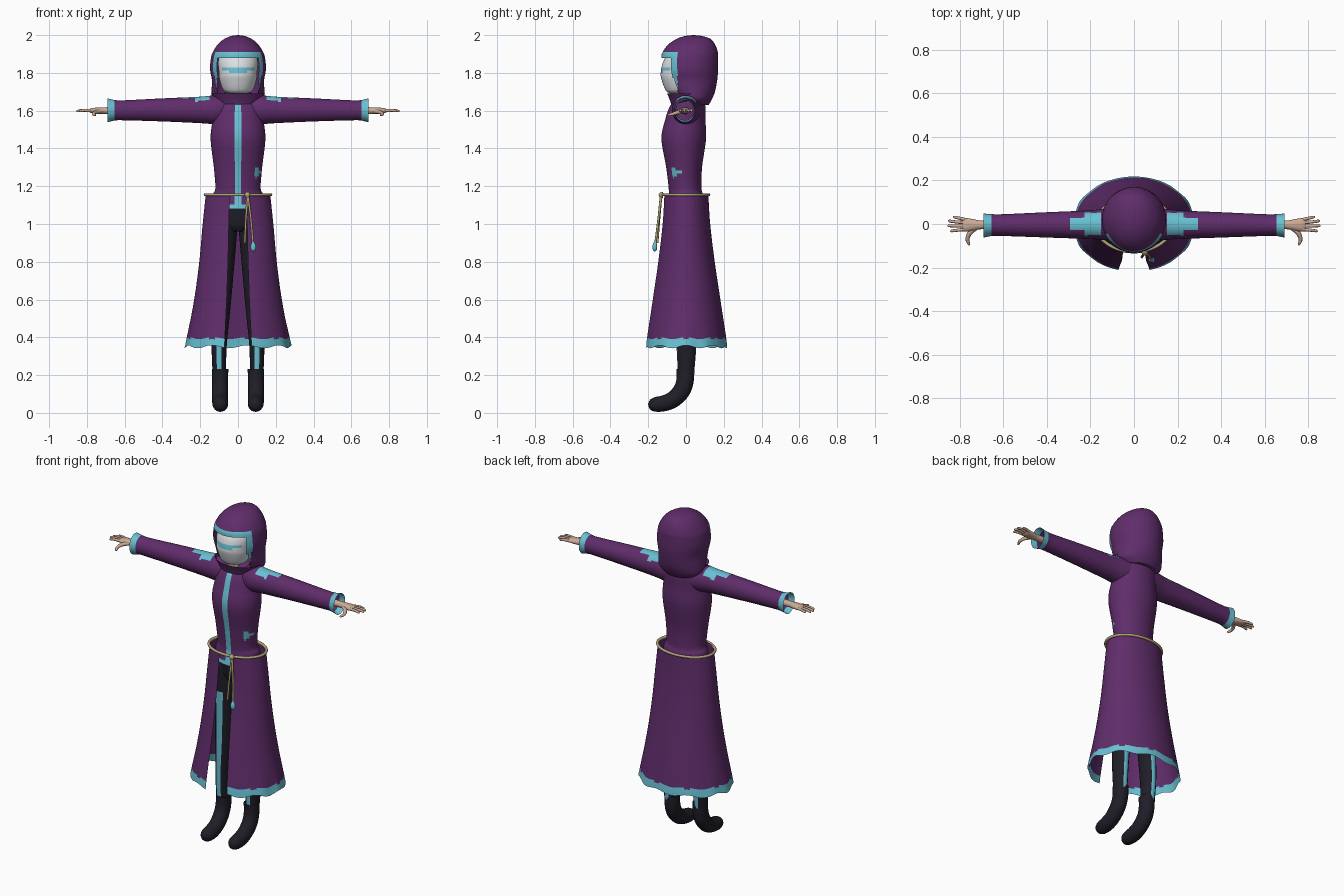
import bpy, bmesh, math
from mathutils import Vector

cube = bpy.data.objects.get("Cube")
if cube:
    bpy.data.objects.remove(cube)


def material(name, rgb):
    m = bpy.data.materials.new(name)
    m.use_nodes = True
    m.diffuse_color = (*rgb, 1)
    m.node_tree.nodes["Principled BSDF"].inputs["Base Color"].default_value = (*rgb, 1)
    return m


PURPLE = material("purple_cloth", (.115, .026, .145))
CYAN = material("cyan_trim", (.14, .53, .65))
BLACK = material("black_leather", (.014, .013, .021))
SKIN = material("skin", (.60, .40, .30))
WHITE = material("white_mask", (.72, .74, .76))
ROPE = material("tan_rope", (.45, .37, .19))
X, Y, Z = Vector((1, 0, 0)), Vector((0, 1, 0)), Vector((0, 0, 1))


def smooth_rows(keys, steps):
    """Catmull-Rom interpolation through key rows."""
    rows = []
    for i in range(len(keys) - 1):
        a, b, c, d = (keys[max(0, min(len(keys) - 1, i + k))] for k in (-1, 0, 1, 2))
        for j in range(steps):
            t = j / steps
            rows.append([q + .5 * t * (r - p + t * (2*p - 5*q + 4*r - s + t * (3*q - p - 3*r + s)))
                         for p, q, r, s in zip(a, b, c, d)])
    return rows + [list(keys[-1])]


def tube(name, keys, mats, u=X, axis=None, seg=16, steps=4, rule=None, caps=True, wave=None):
    """Sweep ellipses along rows (x, y, z, radius_u, radius_v).
    rule(centre, angle from -v) gives a material slot, or None for a hole."""
    rows = smooth_rows(keys, steps)
    bm = bmesh.new()
    rings = []
    for i, r in enumerate(rows):
        c = Vector(r[:3])
        t = axis or (Vector(rows[min(i + 1, len(rows) - 1)][:3]) - Vector(rows[max(i - 1, 0)][:3]))
        v = t.cross(u).normalized()
        ring = []
        for k in range(seg):
            a = 2 * math.pi * k / seg
            p = c + u * (r[3] * math.sin(a)) - v * (r[4] * math.cos(a))
            ring.append(bm.verts.new(wave(p, a) if wave else p))
        rings.append(ring)
    for lo, hi in zip(rings, rings[1:]):
        for k in range(seg):
            n = (k + 1) % seg
            f = bm.faces.new((lo[k], lo[n], hi[n], hi[k]))
            if rule:
                a = 2 * math.pi * (k + .5) / seg
                slot = rule(f.calc_center_median(), min(a, 2 * math.pi - a))
                if slot is None:
                    bm.faces.remove(f)
                else:
                    f.material_index = slot
    if caps:
        bm.faces.new(rings[0])
        bm.faces.new(rings[-1])
    bmesh.ops.delete(bm, geom=[v for v in bm.verts if not v.link_faces], context='VERTS')
    bmesh.ops.recalc_face_normals(bm, faces=bm.faces)
    me = bpy.data.meshes.new(name)
    bm.to_mesh(me)
    bm.free()
    for m in mats:
        me.materials.append(m)
    ob = bpy.data.objects.new(name, me)
    bpy.context.collection.objects.link(ob)
    bpy.ops.object.select_all(action='DESELECT')
    ob.select_set(True)
    bpy.context.view_layer.objects.active = ob
    bpy.ops.object.shade_smooth_by_angle(angle=math.radians(50))
    return ob


def upright(name, sections, mats, **kw):
    """Vertical loft from sections (z, centre y, half width, half depth)."""
    return tube(name, [(0, y, z, rx, ry) for z, y, rx, ry in sections], mats, axis=Z, **kw)


# Torso with centre stripe, lower hem and a side triangle
def torso_paint(c, a):
    stripe = abs(c.x) < .017 and c.y < 0 and c.z < 1.64
    triangle = c.y < -.02 and .09 < c.x < .125 - abs(c.z - 1.275)
    return int(stripe or triangle or c.z < 1.10)


upright("robe_torso", [
    (1.08, 0, .135, .105), (1.15, 0, .135, .092), (1.19, -.005, .12, .087),
    (1.30, -.01, .128, .095), (1.45, -.012, .145, .118), (1.55, -.004, .135, .107),
    (1.62, .008, .128, .095), (1.67, .02, .105, .07), (1.70, .02, .06, .05)],
    [PURPLE, CYAN], seg=96, steps=8, rule=torso_paint)


# Skirt with front slit and wavy hem
def skirt_paint(c, a):
    return None if a < .25 else int(c.z < .395)


def hem_wave(p, a):
    low = max(0, (.5 - p.z) / .15)
    p.z += .008 * low * math.sin(9 * a)
    return p * 1 if low == 0 else Vector((p.x * (1 + .012 * low * math.cos(12 * a)), p.y, p.z))


upright("robe_skirt", [
    (.35, 0, .28, .218), (.41, 0, .268, .211), (.60, 0, .232, .182), (.80, 0, .205, .152),
    (1.0, 0, .187, .128), (1.16, 0, .170, .118)],
    [PURPLE, CYAN], seg=96, steps=8, rule=skirt_paint, caps=False, wave=hem_wave)


# Hood with face opening and trim
def hood_paint(c, a):
    if c.y < .02 and abs(c.x) < .108 and c.z < 1.88:
        return None
    return int(c.y < -.045 and c.z < 1.91)


upright("hood", [
    (1.63, .05, .10, .07), (1.66, .045, .135, .092), (1.70, .035, .14, .118),
    (1.76, .025, .138, .14), (1.82, .02, .148, .15), (1.88, .02, .143, .15),
    (1.91, .022, .133, .146), (1.95, .03, .108, .124), (1.98, .04, .072, .09),
    (1.995, .04, .035, .045), (2.0, .04, .002, .002)],
    [PURPLE, CYAN], seg=96, steps=5, rule=hood_paint)
upright("collar", [(1.62, 0, .10, .075), (1.655, 0, .12, .085), (1.69, .005, .142, .105)],
        [PURPLE], seg=48, caps=False)


# Masked head and neck
def mask_paint(c, a):
    x = abs(c.x)
    nose = x < .045 and 1.80 < c.z < 1.823
    brow = x < .088 and 1.814 < c.z < 1.827
    return int(c.y < -.04 and (nose or brow))


upright("mask_head", [
    (1.69, -.04, .04, .04), (1.705, -.036, .075, .07), (1.76, -.03, .097, .098),
    (1.80, -.03, .101, .104), (1.86, -.02, .105, .10), (1.91, 0, .09, .085),
    (1.95, .01, .03, .03)], [WHITE, CYAN], seg=64, steps=8, rule=mask_paint)
upright("neck", [(1.60, -.02, .04, .045), (1.73, -.025, .04, .045)], [SKIN])


# Pelvis, legs and boots
upright("trouser_hips", [(.96, 0, .09, .05), (1.0, 0, .128, .075), (1.10, 0, .125, .085)],
        [BLACK], seg=32)


def leg_paint(c, a):
    return int(c.z < .85 and (a < .36 or a > math.pi - .3))


def sleeve_paint(c, a):
    x = abs(c.x)
    patch = c.z > 1.63 and (.15 < x < .225 and abs(c.y) < .052 or .2 < x < .29 and abs(c.y) < .028)
    return int(x > .652 or patch)


for s, side in ((1, "left"), (-1, "right")):
    tube(side + "_leg", [
        (s * .098, 0, .20, .036, .042), (s * .100, .002, .35, .040, .052),
        (s * .088, 0, .60, .052, .058), (s * .074, 0, 1.0, .072, .075),
        (s * .068, 0, 1.06, .06, .065)],
        [BLACK, CYAN], axis=Z, seg=36, steps=6, rule=leg_paint)
    tube(side + "_boot", [
        (s * .094, -.003, .232, .043, .047), (s * .095, -.005, .17, .042, .046),
        (s * .096, -.025, .115, .042, .046), (s * .095, -.07, .070, .042, .044),
        (s * .094, -.12, .050, .042, .042), (s * .093, -.165, .045, .038, .038),
        (s * .093, -.19, .047, .025, .025), (s * .093, -.2, .048, .003, .003)],
        [BLACK], seg=24)

    # Sleeve with shoulder patch and flared cuff
    tube(side + "_sleeve", [
        (s * .06, .01, 1.605, .075, .075), (s * .12, 0, 1.605, .074, .077),
        (s * .20, -.003, 1.604, .066, .070), (s * .40, -.004, 1.604, .058, .061),
        (s * .60, -.005, 1.602, .050, .053), (s * .65, -.005, 1.602, .050, .054),
        (s * .69, -.007, 1.602, .055, .063)],
        [PURPLE, CYAN], u=Y, axis=X, seg=48, steps=12, rule=sleeve_paint, caps=False)

    # Hand: palm, four spread fingers and thumb
    tube(side + "_palm", [
        (s * .62, -.004, 1.60, .022, .020), (s * .70, -.004, 1.60, .020, .018),
        (s * .74, -.004, 1.60, .027, .017), (s * .775, -.004, 1.60, .031, .013),
        (s * .79, -.004, 1.60, .024, .006)], [SKIN], u=Y, axis=X)
    for n, (y, tip_x, tip_y) in enumerate(((.018, .83, .032), (.005, .853, .014),
                                           (-.01, .856, -.008), (-.024, .843, -.032))):
        tube(f"{side}_finger_{n + 1}", [
            (s * .765, y, 1.60, .009, .008), (s * (tip_x - .03), .4 * y + .6 * tip_y, 1.602, .008, .007),
            (s * (tip_x - .005), tip_y, 1.598, .006, .006), (s * tip_x, tip_y, 1.598, .001, .001)],
            [SKIN], u=Z, seg=10)
    tube(side + "_thumb", [
        (s * .715, -.01, 1.598, .011, .012), (s * .752, -.04, 1.592, .011, .011),
        (s * .764, -.07, 1.583, .009, .009), (s * .757, -.093, 1.577, .006, .006),
        (s * .756, -.098, 1.576, .001, .001)], [SKIN], u=Z, seg=10)

# Rope belt, two hanging strands, knot and tassel
belt = [(.174 * math.sin(a), -.003 - .124 * math.cos(a), 1.155, .008, .008)
        for a in (2 * math.pi * k / 40 for k in range(41))]
tube("rope_belt", belt, [ROPE], u=Z, seg=10, steps=2)
tube("rope_knot", [(.05, -.128, 1.17, .006, .006), (.05, -.132, 1.155, .015, .013),
                   (.05, -.13, 1.135, .006, .006)], [ROPE], axis=Z)
tube("rope_strand_short", [(.052, -.132, 1.15, .007, .007), (.042, -.142, 1.03, .006, .006),
                           (.036, -.152, .90, .006, .006)], [ROPE], seg=10)
tube("rope_strand_long", [(.052, -.132, 1.15, .007, .007), (.068, -.145, 1.03, .006, .006),
                          (.08, -.163, .89, .006, .006)], [ROPE], seg=10)
tube("rope_tassel", [(.08, -.163, .905, .006, .006), (.081, -.165, .885, .014, .012),
                     (.081, -.165, .865, .013, .011), (.081, -.165, .855, .004, .004)],
     [CYAN], axis=Z)
